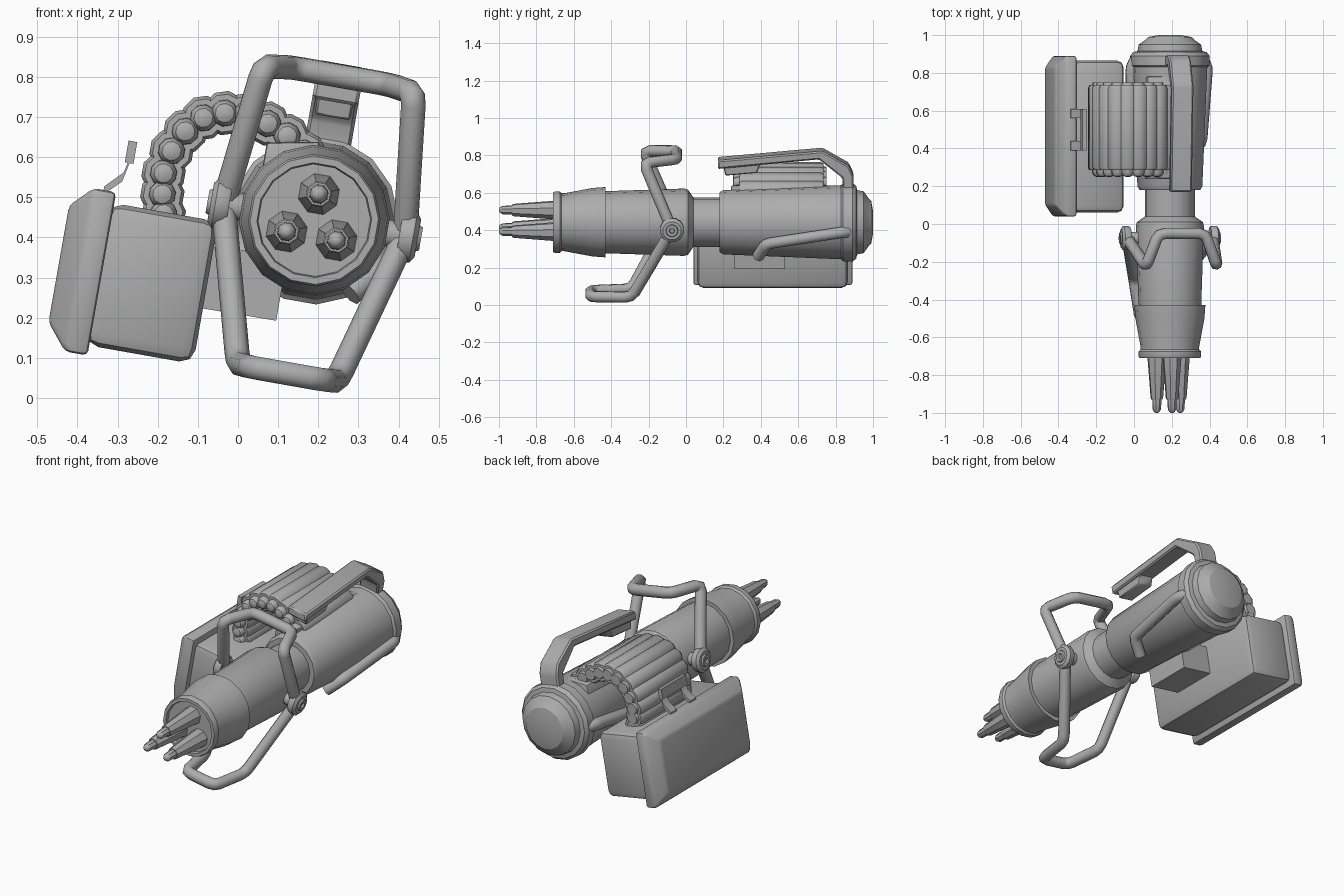
import bpy, bmesh, math
from mathutils import Matrix, Vector

if "Cube" in bpy.data.objects:
    bpy.data.objects.remove(bpy.data.objects["Cube"])

# Parts are built upright around the barrel axis, then the whole gun is rolled and lifted
PLACE = Matrix.Translation((0.19, 0, 0.443)) @ Matrix.Rotation(math.radians(10), 4, 'Y')
metal = bpy.data.materials.new("grey_metal")
metal.diffuse_color = (0.42, 0.42, 0.42, 1)
metal.use_nodes = True
metal.node_tree.nodes["Principled BSDF"].inputs["Base Color"].default_value = metal.diffuse_color


def finish(name, bm, angle=35):
    bmesh.ops.recalc_face_normals(bm, faces=bm.faces)
    bm.transform(PLACE)
    me = bpy.data.meshes.new(name)
    bm.to_mesh(me)
    bm.free()
    me.materials.append(metal)
    for p in me.polygons:
        p.use_smooth = True
    me.set_sharp_from_angle(angle=math.radians(angle))
    ob = bpy.data.objects.new(name, me)
    bpy.context.collection.objects.link(ob)
    return ob


def lathe(name, profile, u=0, v=0, sides=16, axis='Y', y=0):
    """Revolve (distance along axis, radius) pairs and cap both ends."""
    bm = bmesh.new()
    rings = []
    for d, r in profile:
        ring = []
        for i in range(sides):
            a = 2 * math.pi * (i + 0.5) / sides
            p, q = r * math.cos(a), r * math.sin(a)
            ring.append(bm.verts.new((u + p, y + d, v + q) if axis == 'Y' else (u + d, y + p, v + q)))
        rings.append(ring)
    for a, b in zip(rings, rings[1:]):
        for i in range(sides):
            j = (i + 1) % sides
            bm.faces.new((a[i], a[j], b[j], b[i]))
    bm.faces.new(rings[0])
    bm.faces.new(rings[-1])
    return finish(name, bm)


def loft_box(name, sections, bevel=0.0):
    """Loft rectangles (u, y0, y1, v0, v1) along the sideways axis."""
    bm = bmesh.new()
    rings = [[bm.verts.new((u, y, v)) for y, v in ((y0, v0), (y1, v0), (y1, v1), (y0, v1))]
             for u, y0, y1, v0, v1 in sections]
    for a, b in zip(rings, rings[1:]):
        for i in range(4):
            j = (i + 1) % 4
            bm.faces.new((a[i], a[j], b[j], b[i]))
    bm.faces.new(rings[0])
    bm.faces.new(rings[-1])
    if bevel:
        bmesh.ops.bevel(bm, geom=bm.edges[:], offset=bevel, segments=2, profile=0.5, affect='EDGES')
    return finish(name, bm)


def extrude_profile(name, pts, half, bevel=0.0):
    """Extrude a (y, v) side outline sideways."""
    bm = bmesh.new()
    face = bm.faces.new([bm.verts.new((-half, y, v)) for y, v in pts])
    ext = bmesh.ops.extrude_face_region(bm, geom=[face])
    bmesh.ops.translate(bm, vec=(2 * half, 0, 0),
                        verts=[g for g in ext['geom'] if isinstance(g, bmesh.types.BMVert)])
    if bevel:
        bmesh.ops.bevel(bm, geom=bm.edges[:], offset=bevel, segments=1, affect='EDGES')
    return finish(name, bm)


def tube(name, pts, radius, cut=0.035):
    """Bent round rod with eased corners."""
    pts = [Vector(p) for p in pts]
    path = [pts[0]]
    for a, b, c in zip(pts, pts[1:], pts[2:]):
        p, q = b + (a - b).normalized() * cut, b + (c - b).normalized() * cut
        path += [p, (p + q + 2 * b) / 4, q]
    path.append(pts[-1])
    cu = bpy.data.curves.new(name, 'CURVE')
    cu.dimensions = '3D'
    cu.bevel_depth = radius
    cu.bevel_resolution = 2
    cu.use_fill_caps = True
    sp = cu.splines.new('POLY')
    sp.points.add(len(path) - 1)
    for pt, co in zip(sp.points, path):
        pt.co = (*(PLACE @ co), 1)
    sp.use_smooth = True
    cu.materials.append(metal)
    ob = bpy.data.objects.new(name, cu)
    bpy.context.collection.objects.link(ob)


# Main body: collar, front housing, neck, rear housing and domed end cap
lathe("front_housing", [(-0.695, 0.14), (-0.71, 0.143), (-0.71, 0.16), (-0.70, 0.165), (-0.675, 0.165),
                        (-0.665, 0.155), (-0.65, 0.155), (-0.50, 0.183), (-0.43, 0.188), (-0.43, 0.166),
                        (-0.01, 0.18), (0.01, 0.175), (0.04, 0.132), (0.20, 0.132)])
lathe("rear_housing", [(0.18, 0.12), (0.18, 0.16), (0.20, 0.172), (0.83, 0.198), (0.84, 0.21),
                       (0.89, 0.21), (0.91, 0.195), (0.915, 0.172), (0.95, 0.165), (0.975, 0.13),
                       (0.99, 0.115), (1.0, 0.06)])

# Three tapered muzzles in a triangle
for i, (u, v) in enumerate(((0, 0.066), (-0.063, -0.04), (0.063, -0.04))):
    lathe(f"muzzle_{i + 1}", [(-0.69, 0.053), (-0.72, 0.05), (-0.92, 0.034), (-0.93, 0.03), (-0.93, 0.025),
                              (-0.98, 0.023), (-0.995, 0.015), (-1.0, 0.006)], u, v, sides=8)

# Two bail handles hinged on the side pivots
for name, elbow, bar in (("upper_bail", (0.19, -0.225, 0.355), (0.125, -0.05, 0.365)),
                         ("lower_bail", (0.125, -0.29, -0.385), (0.09, -0.51, -0.388))):
    half = [(0.23, -0.075, 0), elbow, bar]
    tube(name, half + [(-u, y, v) for u, y, v in reversed(half)], 0.031)

# Mirrored hinge pivots and side rails
for s, side in ((1, "right"), (-1, "left")):
    lathe(f"{side}_pivot", [(s * d, r) for d, r in ((0.15, 0.035), (0.215, 0.035), (0.215, 0.06), (0.225, 0.066),
                                                    (0.25, 0.066), (0.262, 0.05), (0.262, 0.034), (0.27, 0.03),
                                                    (0.27, 0.015), (0.26, 0.012))],
          sides=12, axis='X', y=-0.075)
    tube(f"{side}_rail", [(s * 0.12, 0.385, -0.165), (s * 0.185, 0.43, -0.085),
                          (s * 0.205, 0.83, -0.02), (s * 0.18, 0.87, -0.02)], 0.032, 0.025)

# Carrying grip over the rear housing
extrude_profile("carry_grip", [(0.17, 0.345), (0.73, 0.396), (0.87, 0.315), (0.895, 0.26), (0.895, 0.17),
                               (0.84, 0.17), (0.835, 0.25), (0.71, 0.35), (0.17, 0.298)], 0.058, 0.008)
extrude_profile("grip_pad", [(0.20, 0.31), (0.40, 0.33), (0.38, 0.275), (0.21, 0.26)], 0.045, 0.005)

# Ammunition box, chamfered cover and mounting arm
loft_box("ammo_box", [(-0.51, 0.06, 0.865, -0.405, -0.045), (-0.235, 0.06, 0.865, -0.405, -0.045)], 0.035)
loft_box("box_cover", [(-0.608, 0.10, 0.83, -0.365, -0.07), (-0.555, 0.04, 0.89, -0.43, -0.017),
                       (-0.498, 0.04, 0.89, -0.43, -0.017)], 0.012)
loft_box("mount_arm", [(-0.26, 0.26, 0.53, -0.265, -0.11), (-0.05, 0.26, 0.53, -0.263, -0.10)])

# Latch frame: two bent legs joined by a top strip
for y0, y1 in ((0.39, 0.44), (0.56, 0.61)):
    loft_box("latch_leg", [(-0.53, y0, y1, -0.03, -0.008), (-0.488, y0, y1, 0.012, 0.035),
                           (-0.478, y0, y1, 0.06, 0.08)])
loft_box("latch_strip", [(-0.49, 0.39, 0.61, 0.06, 0.115), (-0.468, 0.39, 0.61, 0.06, 0.115)])

# Feed block where the belt enters the rear housing
loft_box("feed_block", [(-0.15, 0.24, 0.78, 0.08, 0.17), (-0.02, 0.24, 0.78, 0.08, 0.195)], 0.008)

# Belt of rounds arching from the box to the feed block
belt = [(-0.372, -0.05), (-0.384, -0.002), (-0.39, 0.05), (-0.38, 0.108), (-0.355, 0.162), (-0.316, 0.203),
        (-0.266, 0.224), (-0.211, 0.229), (-0.156, 0.217), (-0.103, 0.195), (-0.055, 0.16)]
for i, (u, v) in enumerate(belt):
    lathe(f"round_{i + 1}", [(0.25, 0.012), (0.255, 0.024), (0.27, 0.033), (0.285, 0.034), (0.285, 0.048),
                             (0.30, 0.056), (0.72, 0.056), (0.735, 0.048), (0.735, 0.034), (0.75, 0.03)],
          u, v, sides=10)
